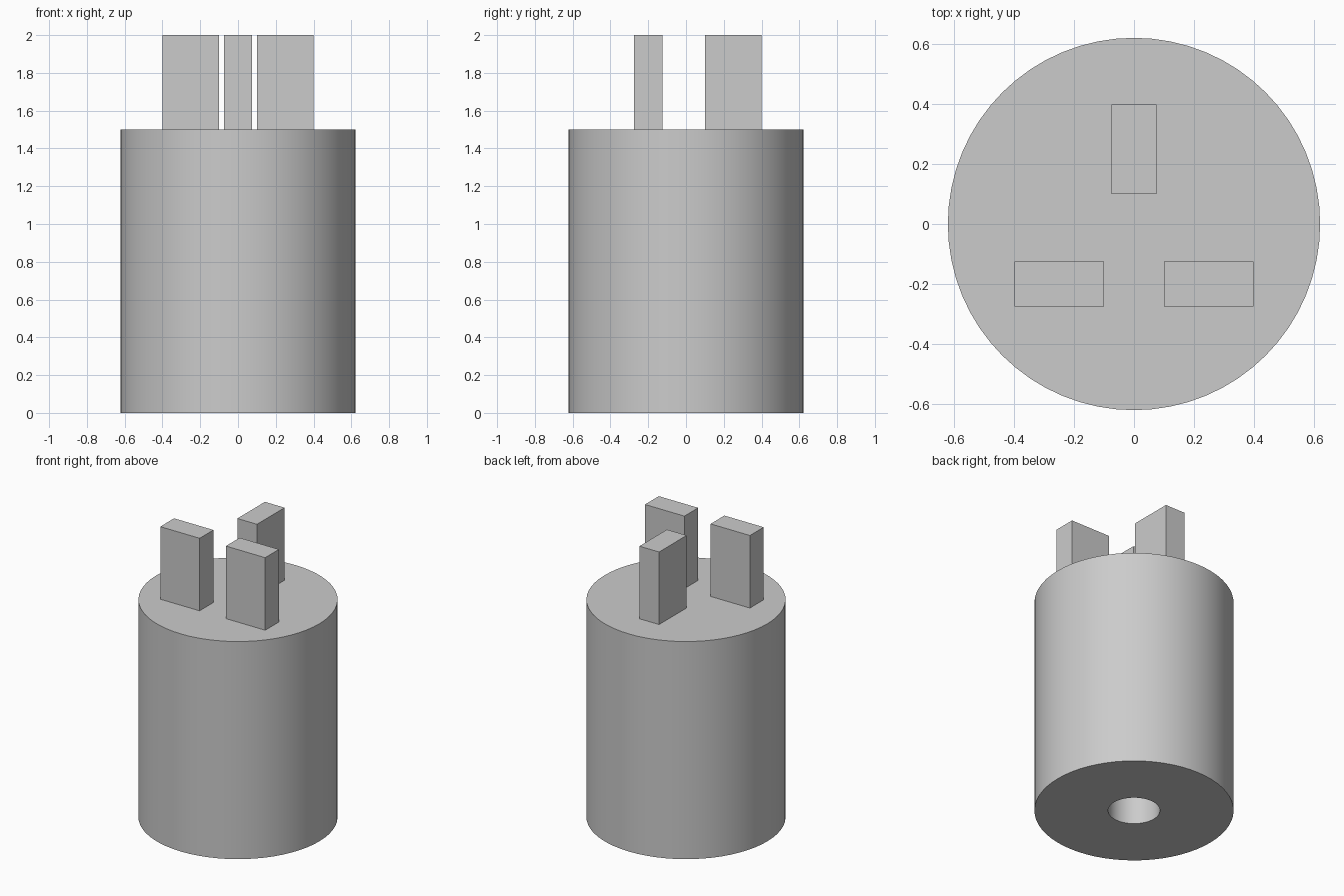
import bpy, bmesh, math

if "Cube" in bpy.data.objects:
    bpy.data.objects.remove(bpy.data.objects["Cube"])

R, H, TOP = 0.622, 1.5, 2.0      # body radius, body height, prong tip height
HOLE_R, HOLE_D = 0.162, 0.3      # cable hole in the underside
SEG = 64


def add_object(name, bm):
    bmesh.ops.recalc_face_normals(bm, faces=bm.faces[:])
    mesh = bpy.data.meshes.new(name)
    bm.to_mesh(mesh)
    bm.free()
    obj = bpy.data.objects.new(name, mesh)
    bpy.context.collection.objects.link(obj)
    return obj


# Plug body: a profile of rings joined by quads, with a blind cable hole below
bm = bmesh.new()
profile = [(HOLE_R, HOLE_D), (HOLE_R, 0), (R, 0), (R, H)]
rings = [[bm.verts.new((r * math.cos(2 * math.pi * i / SEG),
                        r * math.sin(2 * math.pi * i / SEG), z))
          for i in range(SEG)] for r, z in profile]
for a, b in zip(rings, rings[1:]):
    for i in range(SEG):
        j = (i + 1) % SEG
        bm.faces.new((a[i], a[j], b[j], b[i]))
bm.faces.new(rings[0])
bm.faces.new(rings[-1])
body = add_object("plug_body", bm)
bpy.context.view_layer.objects.active = body
body.select_set(True)
bpy.ops.object.shade_smooth_by_angle(angle=math.radians(35))


# Prongs: flat blades standing on the top face, open underneath
def prong(name, x, y, width, depth):
    bm = bmesh.new()
    bmesh.ops.create_cube(bm, size=1)
    for v in bm.verts:
        v.co = (x + v.co.x * width, y + v.co.y * depth,
                H + (v.co.z + 0.5) * (TOP - H))
    bottom = [f for f in bm.faces if all(v.co.z < H + 0.01 for v in f.verts)]
    bmesh.ops.delete(bm, geom=bottom, context='FACES_ONLY')
    add_object(name, bm)


prong("earth_prong", 0, 0.25, 0.15, 0.3)
for side, sx in (("left", -1), ("right", 1)):
    prong(side + "_prong", sx * 0.25, -0.2, 0.3, 0.15)
